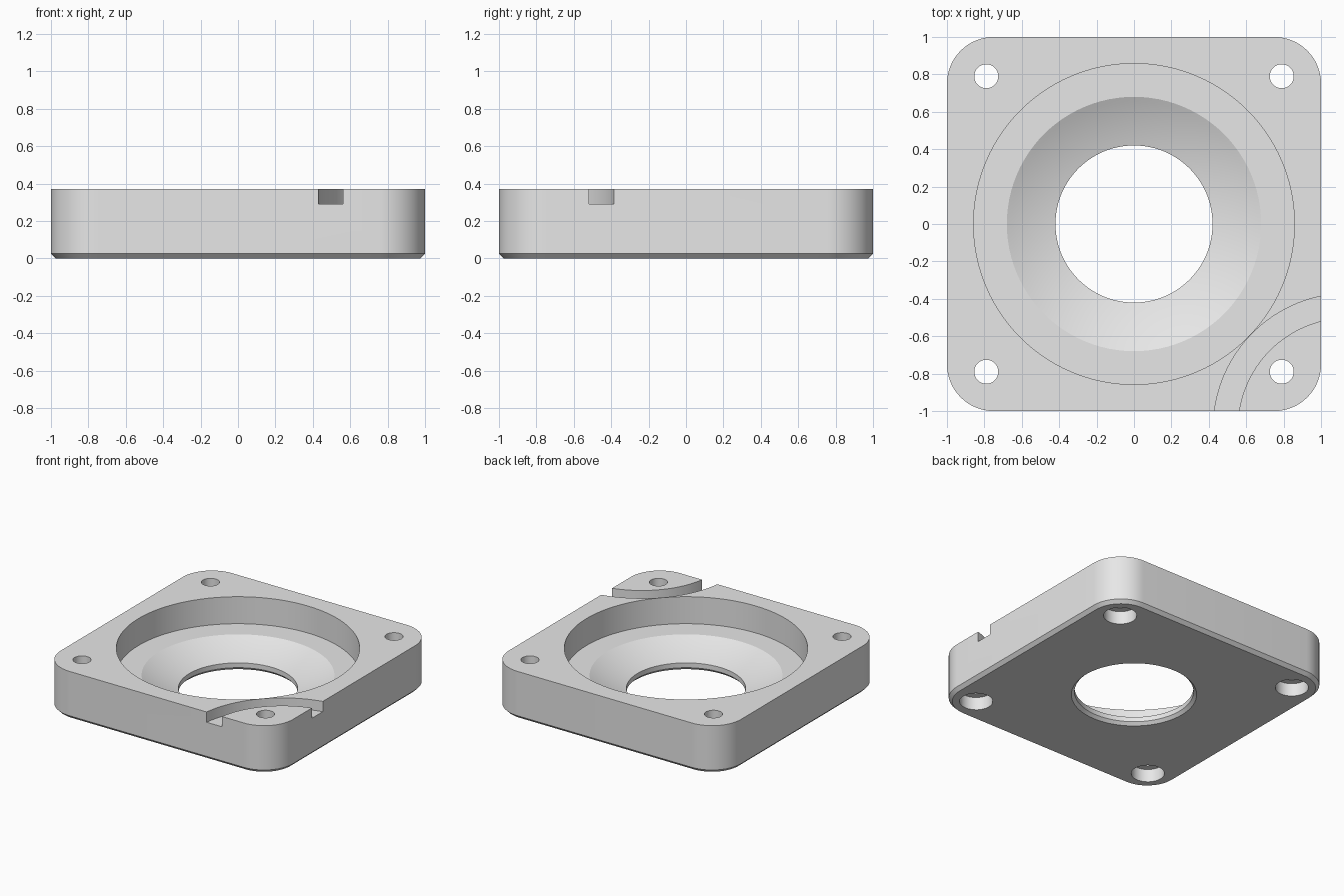
import bpy, bmesh, math

if "Cube" in bpy.data.objects:
    bpy.data.objects.remove(bpy.data.objects["Cube"])

TOP = 0.37      # plate height
FLOOR = 0.16    # floor of the round pocket


def loft(name, rings, closed=False):
    """Skin a stack of equal-length rings; cap the ends, or join last to first."""
    bm = bmesh.new()
    vr = [[bm.verts.new(p) for p in ring] for ring in rings]
    n = len(vr[0])
    pairs = list(zip(vr, vr[1:]))
    if closed:
        pairs.append((vr[-1], vr[0]))
    else:
        bm.faces.new(vr[0])
        bm.faces.new(vr[-1])
    for a, b in pairs:
        for i in range(n):
            j = (i + 1) % n
            bm.faces.new((a[i], a[j], b[j], b[i]))
    bmesh.ops.recalc_face_normals(bm, faces=bm.faces)
    me = bpy.data.meshes.new(name)
    bm.to_mesh(me)
    bm.free()
    ob = bpy.data.objects.new(name, me)
    bpy.context.collection.objects.link(ob)
    return ob


def lathe(name, profile, cx=0, cy=0, n=96, closed=False):
    """Revolve (radius, z) points about a vertical axis."""
    rings = [[(cx + r * math.cos(2 * math.pi * i / n),
               cy + r * math.sin(2 * math.pi * i / n), z) for i in range(n)]
             for r, z in profile]
    return loft(name, rings, closed)


def rounded_square(half, radius, z, seg=16):
    pts = []
    c = half - radius
    for k, (sx, sy) in enumerate(((1, 1), (-1, 1), (-1, -1), (1, -1))):
        for i in range(seg + 1):
            a = math.pi / 2 * (k + i / seg)
            pts.append((sx * c + radius * math.cos(a), sy * c + radius * math.sin(a), z))
    return pts


# Plate with rounded corners and a chamfered bottom edge
plate = loft("flange_plate", [rounded_square(0.975, 0.225, 0),
                              rounded_square(1, 0.25, 0.025),
                              rounded_square(1, 0.25, TOP)])

# Round pocket, spherical dish, and centre hole with bottom chamfer
R = 1.53
zc = FLOOR + math.sqrt(R * R - 0.68 ** 2)
dish = []
for i in range(11):
    r = 0.68 - 0.26 * i / 10
    dish.append((r, zc - math.sqrt(R * R - r * r)))
cutters = [lathe("pocket_cutter", [(0.858, 0.5), (0.858, FLOOR)] + dish +
                 [(0.42, 0.022), (0.462, -0.02)])]

# Curved groove across the front right corner
cutters.append(lathe("groove_cutter", [(0.592, 0.5), (0.722, 0.5), (0.722, 0.29), (0.592, 0.29)],
                     1.146, -1.093, 160, closed=True))

# Corner screw holes, counterbored from below
for sx in (-1, 1):
    for sy in (-1, 1):
        cutters.append(lathe("screw_hole_cutter",
                             [(0.117, -0.1), (0.117, 0.1), (0.064, 0.1), (0.064, 0.5)],
                             0.79 * sx, 0.79 * sy, 48))

# Cut everything, then remove the cutters
bpy.context.view_layer.objects.active = plate
plate.select_set(True)
for c in cutters:
    c.hide_render = True
    m = plate.modifiers.new("cut", 'BOOLEAN')
    m.operation = 'DIFFERENCE'
    m.solver = 'EXACT'
    m.object = c
    bpy.ops.object.modifier_apply(modifier=m.name)
for c in cutters:
    bpy.data.objects.remove(c)

mat = bpy.data.materials.new("light grey metal")
mat.diffuse_color = (0.8, 0.8, 0.8, 1)
mat.use_nodes = True
mat.node_tree.nodes["Principled BSDF"].inputs["Base Color"].default_value = mat.diffuse_color
plate.data.materials.clear()
plate.data.materials.append(mat)
bpy.ops.object.shade_smooth_by_angle(angle=math.radians(20))
